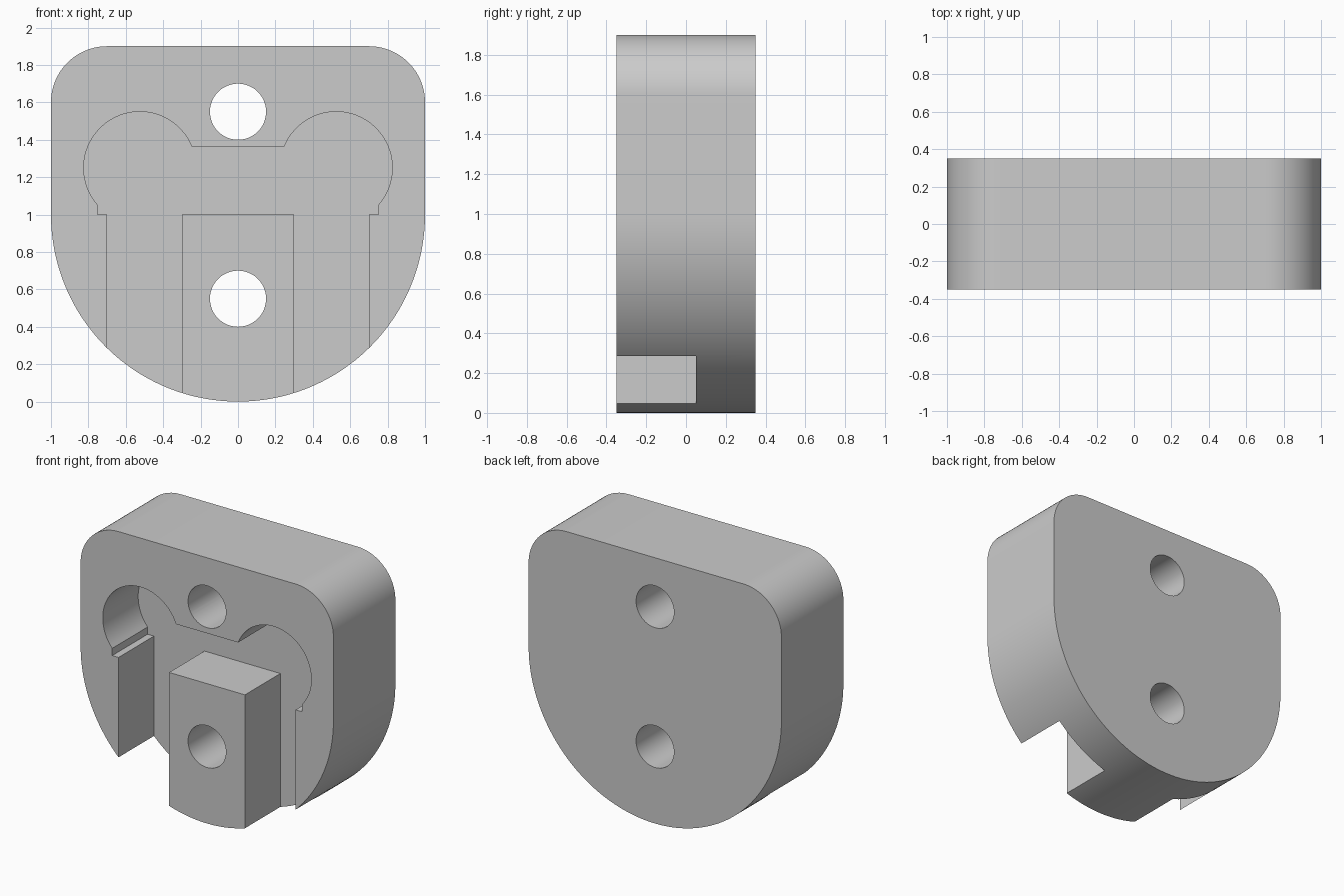
import bpy, bmesh
from math import pi, sin, cos, acos, asin, radians

cube = bpy.data.objects.get("Cube")
if cube:
    bpy.data.objects.remove(cube, do_unlink=True)

HALF = 0.35      # half thickness
FLOOR = 0.05     # y of the pocket floor


def arc(cx, cz, r, start, end, n):
    return [(cx + r * cos(start + (end - start) * i / n),
             cz + r * sin(start + (end - start) * i / n)) for i in range(n + 1)]


def mirrored(right):
    """Close a right-hand outline with its mirror image."""
    return right + [(-x, z) for x, z in reversed(right) if abs(x) > 1e-6]


def prism(name, outline, y0, y1):
    """Extrude an x-z outline from y0 to y1."""
    bm = bmesh.new()
    face = bm.faces.new([bm.verts.new((x, y0, z)) for x, z in outline])
    grown = bmesh.ops.extrude_face_region(bm, geom=[face])
    moved = [v for v in grown["geom"] if isinstance(v, bmesh.types.BMVert)]
    bmesh.ops.translate(bm, vec=(0, y1 - y0, 0), verts=moved)
    bmesh.ops.recalc_face_normals(bm, faces=bm.faces)
    mesh = bpy.data.meshes.new(name)
    bm.to_mesh(mesh)
    bm.free()
    obj = bpy.data.objects.new(name, mesh)
    bpy.context.collection.objects.link(obj)
    return obj


# Body: round bottom, straight sides, rounded top corners
body = prism("mount_body",
             mirrored(arc(0, 1, 1, -pi / 2, 0, 48) + arc(0.7, 1.6, 0.3, 0, pi / 2, 20)),
             -HALF, HALF)

# Pocket: two round lobes and two slots around a central block
lobe = arc(0.525, 1.25, 0.3, -acos(0.75), pi - asin(0.11 / 0.3), 40)
pocket = prism("pocket_cutter",
               mirrored([(0.3, 1), (0.3, -0.2), (0.7, -0.2), (0.7, 1), (0.75, 1)] + lobe),
               -HALF - 0.2, FLOOR)

# Screw holes through the full thickness
holes = [prism("hole_cutter", arc(0, z, 0.15, 0, 2 * pi, 48)[:-1], -1, 1)
         for z in (0.55, 1.55)]

bpy.ops.object.select_all(action='DESELECT')
bpy.context.view_layer.objects.active = body
body.select_set(True)
for cutter in [pocket] + holes:
    cutter.hide_render = True
    mod = body.modifiers.new("cut", 'BOOLEAN')
    mod.operation = 'DIFFERENCE'
    mod.solver = 'EXACT'
    mod.object = cutter
    bpy.ops.object.modifier_apply(modifier=mod.name)
    bpy.data.objects.remove(cutter, do_unlink=True)

# Grey finish
grey = bpy.data.materials.new("grey")
grey.use_nodes = True
colour = (0.6, 0.6, 0.6, 1)
grey.diffuse_color = colour
grey.node_tree.nodes["Principled BSDF"].inputs["Base Color"].default_value = colour
body.data.materials.clear()
body.data.materials.append(grey)
bpy.ops.object.shade_smooth_by_angle(angle=radians(30))
